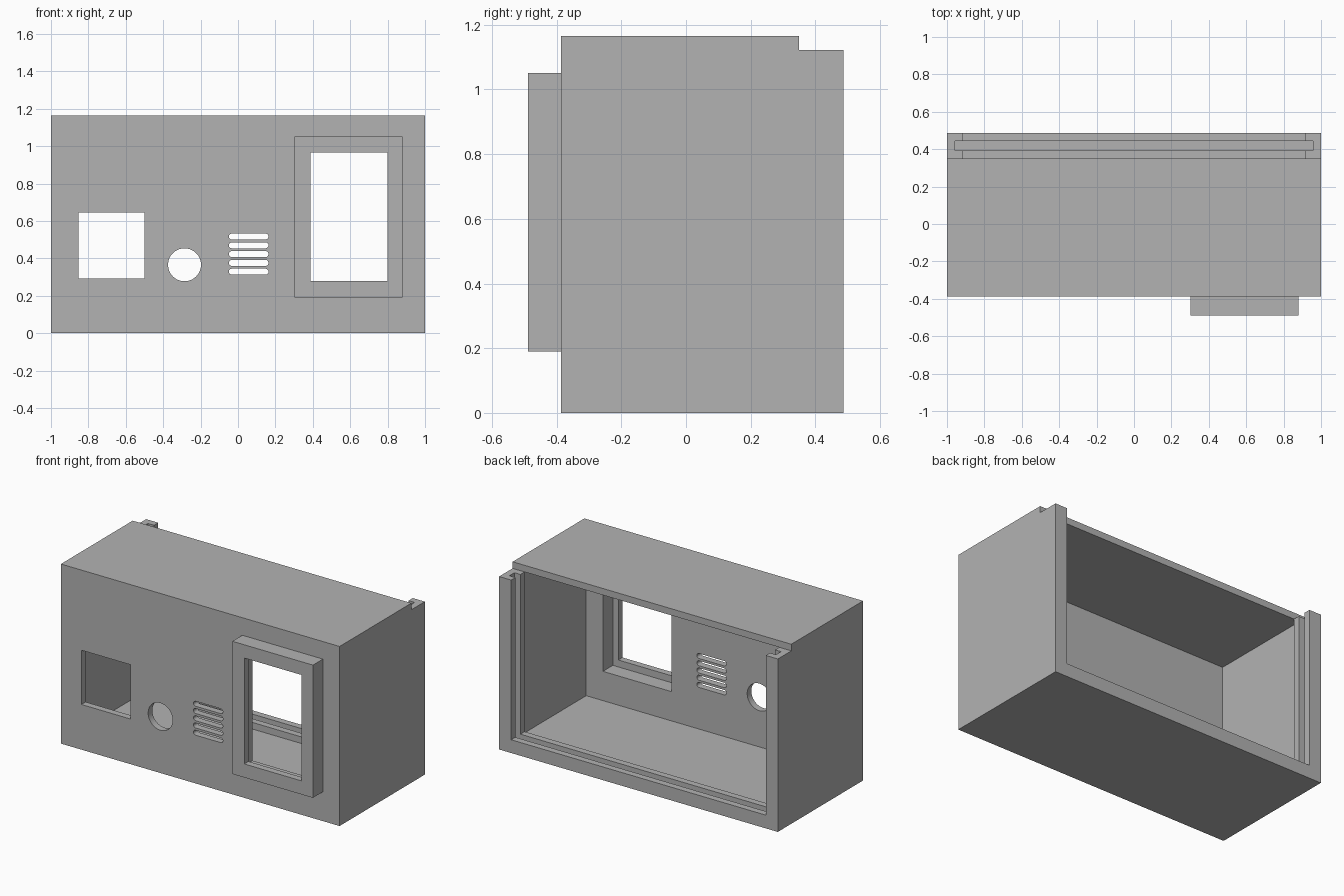
import bpy, bmesh, math
from mathutils import Vector

if "Cube" in bpy.data.objects:
    bpy.data.objects.remove(bpy.data.objects["Cube"])

T = 0.043                               # wall thickness
FRONT, BACK, TOP = -0.387, 0.487, 1.165
STEP = 0.349                            # where the lid ends
BEZEL_FRONT = -0.489

grey = bpy.data.materials.new("plain grey")
grey.use_nodes = True
colour = (0.45, 0.45, 0.45, 1)
grey.diffuse_color = colour
grey.node_tree.nodes["Principled BSDF"].inputs["Base Color"].default_value = colour


def prism(name, points, direction):
    """Extrude a closed outline along a direction into a solid."""
    bm = bmesh.new()
    face = bm.faces.new([bm.verts.new(p) for p in points])
    grown = bmesh.ops.extrude_face_region(bm, geom=[face])["geom"]
    bmesh.ops.translate(bm, vec=Vector(direction),
                        verts=[v for v in grown if isinstance(v, bmesh.types.BMVert)])
    bmesh.ops.recalc_face_normals(bm, faces=bm.faces)
    mesh = bpy.data.meshes.new(name)
    bm.to_mesh(mesh)
    bm.free()
    mesh.materials.append(grey)
    obj = bpy.data.objects.new(name, mesh)
    bpy.context.collection.objects.link(obj)
    return obj


def side_profile(name, half_width, yz):
    return prism(name, [(-half_width, y, z) for y, z in yz], (2 * half_width, 0, 0))


def box(name, x0, x1, y0, y1, z0, z1):
    return prism(name, [(x0, y0, z0), (x1, y0, z0), (x1, y1, z0), (x0, y1, z0)],
                 (0, 0, z1 - z0))


def pill(name, cx, cz, half_length, r, steps):
    """Round-ended hole through the front wall; half_length 0 gives a circle."""
    points = []
    for side, start in ((1, -math.pi / 2), (-1, math.pi / 2)):
        last = steps + 1 if half_length else steps
        for i in range(last):
            a = start + math.pi * i / steps
            points.append((cx + side * half_length + r * math.cos(a),
                           FRONT - 0.05, cz + r * math.sin(a)))
    return prism(name, points, (0, 0.2, 0))


def combine(target, tool, operation="DIFFERENCE"):
    mod = target.modifiers.new(tool.name, "BOOLEAN")
    mod.object, mod.operation, mod.solver = tool, operation, "EXACT"
    tool.hide_render = True
    bpy.context.view_layer.objects.active = target
    bpy.ops.object.modifier_apply(modifier=mod.name)
    bpy.data.objects.remove(tool)


# Outer body, lowered at the back so that a panel can slide in
body = side_profile("enclosure", 1, [
    (FRONT, 0), (BACK, 0), (BACK, TOP - T), (STEP, TOP - T), (STEP, TOP), (FRONT, TOP)])

# Raised window bezel
combine(body, box("bezel", 0.302, 0.88, BEZEL_FRONT, FRONT + T / 2, 0.19, 1.051), "UNION")

# Main cavity, open back and panel groove
combine(body, box("cavity", T - 1, 1 - T, FRONT + T, STEP, T, TOP - T))
combine(body, side_profile("back_opening", 1 - 2 * T, [
    (0.3, 2 * T), (0.6, 2 * T), (0.6, 1.3), (0.37, 1.3), (STEP, TOP - T), (0.3, 1.1)]))
combine(body, box("panel_groove", T - 1, 1 - T, STEP + T, BACK - T, T, 1.3))

# Hollow behind the bezel and the window through it
combine(body, box("bezel_recess", 0.302 + T, 0.88 - T, BEZEL_FRONT + T, FRONT + 2 * T,
                  0.19 + T, 1.051 - T))
combine(body, box("window", 0.388, 0.798, -0.6, FRONT, 0.278, 0.965))

# Square port, round hole and vent slots
combine(body, box("square_port", -0.853, -0.50, -0.5, FRONT + 2 * T, 0.293, 0.645))
combine(body, pill("round_hole", -0.286, 0.366, 0, 0.088, 32))
for i in range(5):
    combine(body, pill("vent_slot", 0.057, 0.329 + 0.047 * i, 0.09, 0.016, 10))

# Crisp edges with smooth hole walls
bpy.ops.object.select_all(action="DESELECT")
body.select_set(True)
bpy.context.view_layer.objects.active = body
bpy.ops.object.shade_smooth_by_angle(angle=math.radians(30))
